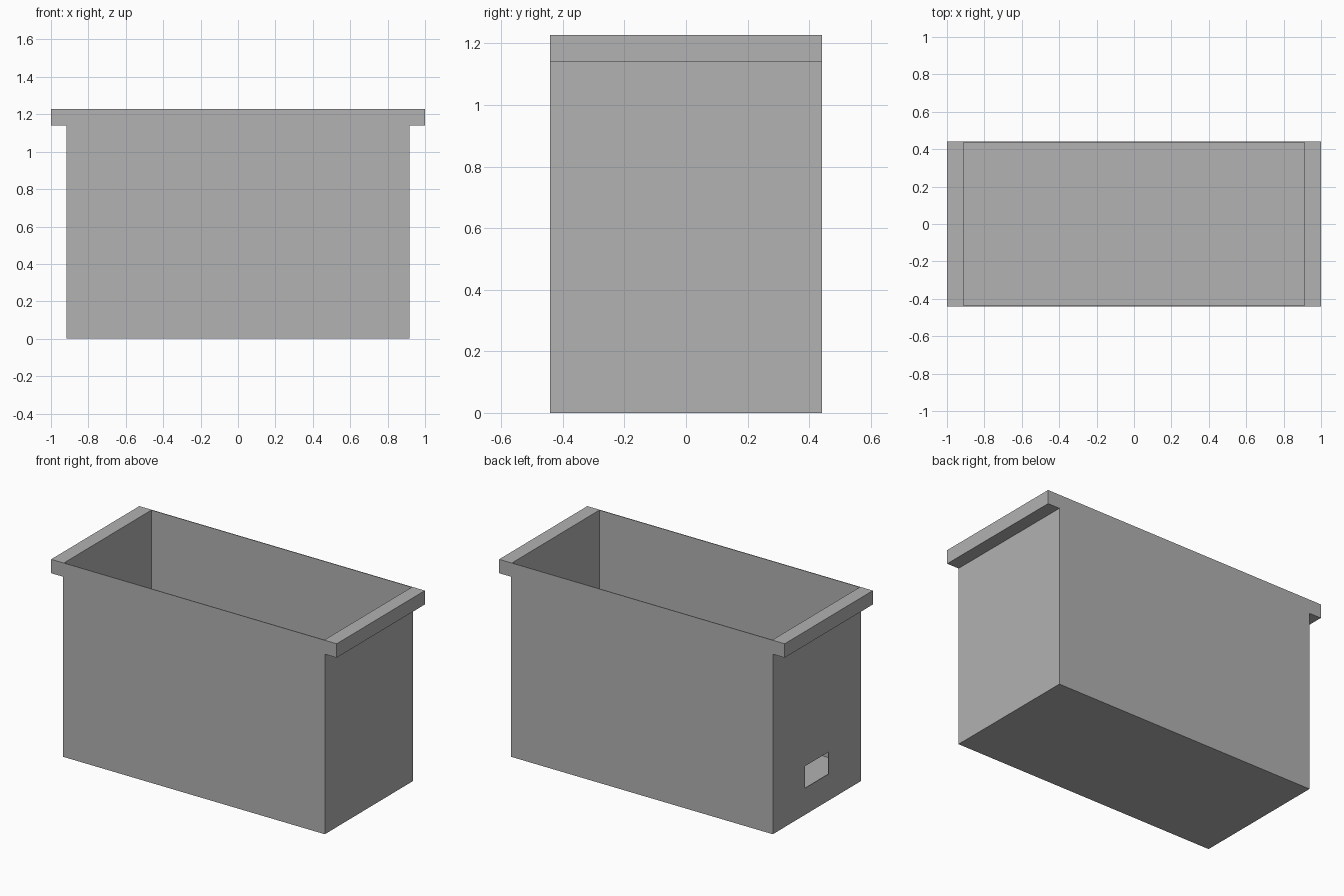
import bpy, bmesh

cube = bpy.data.objects.get("Cube")
if cube:
    bpy.data.objects.remove(cube, do_unlink=True)

# Overall sizes
HEIGHT, RIM_Z = 1.228, 1.14
HALF_LENGTH, HALF_BODY, HALF_DEPTH = 1.0, 0.917, 0.441
WALL, FLOOR = 0.005, 0.09

grey = bpy.data.materials.new("plain grey")
grey.use_nodes = True
colour = (0.445, 0.445, 0.445, 1)
grey.diffuse_color = colour
grey.node_tree.nodes["Principled BSDF"].inputs["Base Color"].default_value = colour


def prism(name, profile, y0, y1):
    """Extrude an x-z profile from y0 to y1."""
    bm = bmesh.new()
    face = bm.faces.new([bm.verts.new((x, y0, z)) for x, z in profile])
    moved = bmesh.ops.extrude_face_region(bm, geom=[face])["geom"]
    bmesh.ops.translate(bm, vec=(0, y1 - y0, 0),
                        verts=[v for v in moved if isinstance(v, bmesh.types.BMVert)])
    bmesh.ops.recalc_face_normals(bm, faces=bm.faces)
    mesh = bpy.data.meshes.new(name)
    bm.to_mesh(mesh)
    bm.free()
    mesh.materials.append(grey)
    obj = bpy.data.objects.new(name, mesh)
    bpy.context.collection.objects.link(obj)
    return obj


def box(name, x0, x1, y0, y1, z0, z1):
    return prism(name, [(x0, z0), (x1, z0), (x1, z1), (x0, z1)], y0, y1)


def cut(target, cutter):
    """Subtract the cutter and remove it."""
    cutter.hide_render = True
    mod = target.modifiers.new("cut", 'BOOLEAN')
    mod.operation = 'DIFFERENCE'
    mod.solver = 'EXACT'
    mod.object = cutter
    bpy.context.view_layer.objects.active = target
    bpy.ops.object.modifier_apply(modifier=mod.name)
    bpy.data.objects.remove(cutter, do_unlink=True)


# Bin body with a gripping ledge at each end
half = [(HALF_BODY, 0), (HALF_BODY, RIM_Z), (HALF_LENGTH, RIM_Z), (HALF_LENGTH, HEIGHT)]
bin_body = prism("bin_body", half + [(-x, z) for x, z in reversed(half)],
                 -HALF_DEPTH, HALF_DEPTH)

# Open cavity above the thick floor
inner_x, inner_y = HALF_BODY - WALL, HALF_DEPTH - WALL
cut(bin_body, box("cavity_cutter", -inner_x, inner_x, -inner_y, inner_y,
                  FLOOR, HEIGHT + 0.2))

# Outlet window low in the right end wall
cut(bin_body, box("outlet_cutter", -HALF_LENGTH, -HALF_BODY + 0.1,
                  -0.117, 0.117, 0.168, 0.308))
